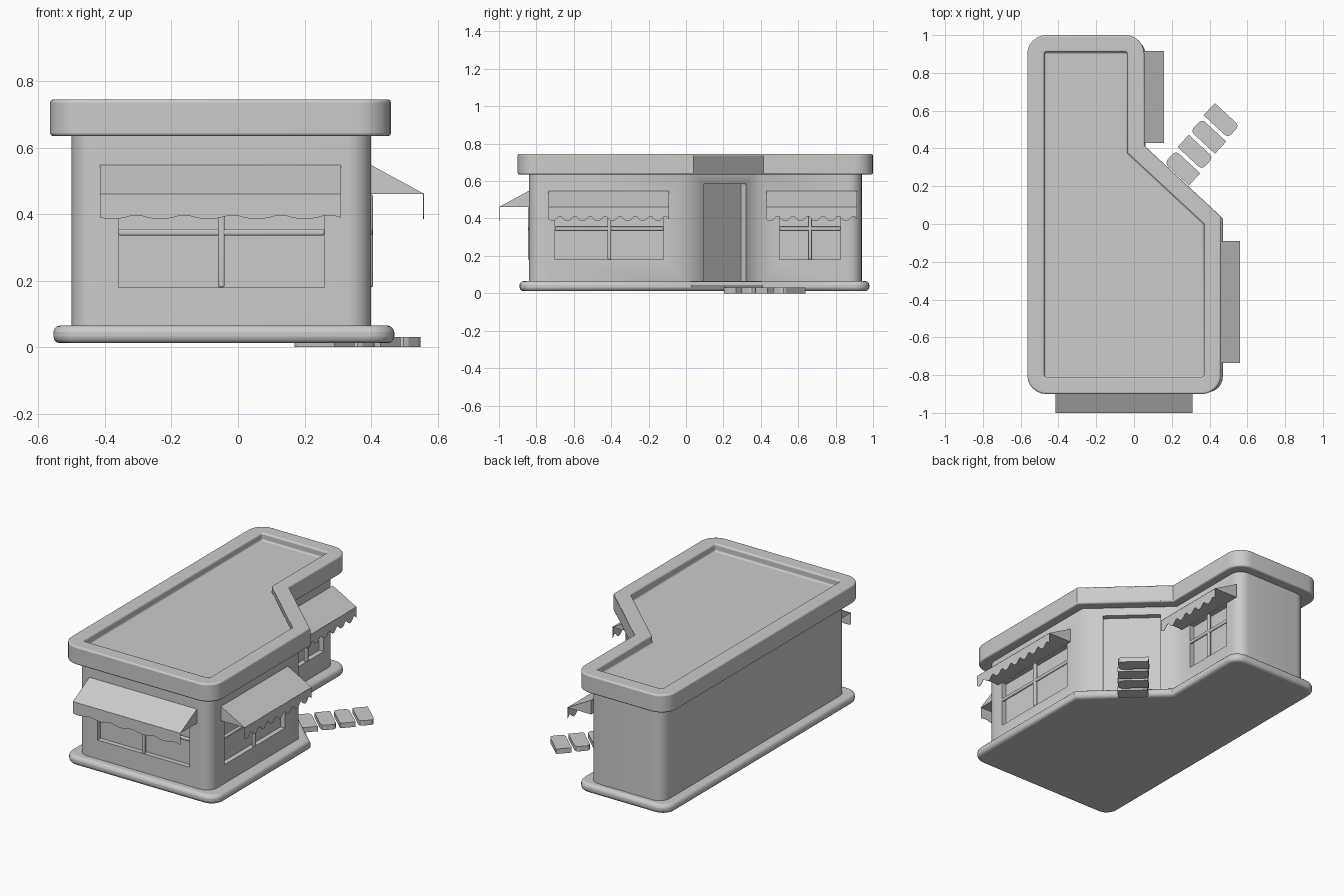
import bpy, bmesh, math
from mathutils import Matrix, Vector

if "Cube" in bpy.data.objects:
    bpy.data.objects.remove(bpy.data.objects["Cube"])

grey = bpy.data.materials.new("plain grey")
grey.use_nodes = True
grey.diffuse_color = (0.6, 0.6, 0.6, 1)
grey.node_tree.nodes["Principled BSDF"].inputs["Base Color"].default_value = (0.6, 0.6, 0.6, 1)


def finish(bm, name, matrix=None, bevel=0, segments=3, smooth=35):
    """Turn a bmesh into a shaded object with an optional rounded edge."""
    bmesh.ops.recalc_face_normals(bm, faces=bm.faces)
    mesh = bpy.data.meshes.new(name)
    bm.to_mesh(mesh)
    bm.free()
    mesh.materials.append(grey)
    obj = bpy.data.objects.new(name, mesh)
    bpy.context.collection.objects.link(obj)
    if matrix:
        obj.matrix_world = matrix
    if bevel:
        mod = obj.modifiers.new("rounded edges", "BEVEL")
        mod.width, mod.segments = bevel, segments
        mod.limit_method, mod.angle_limit = "ANGLE", math.radians(50)
    if smooth:
        bpy.ops.object.select_all(action="DESELECT")
        obj.select_set(True)
        bpy.context.view_layer.objects.active = obj
        bpy.ops.object.shade_smooth_by_angle(angle=math.radians(smooth))
    return obj


def prism(points, z0, z1, radius=0, corners=()):
    """Extrude a plan outline and round the chosen vertical corners."""
    bm = bmesh.new()
    low = [bm.verts.new((x, y, z0)) for x, y in points]
    high = [bm.verts.new((x, y, z1)) for x, y in points]
    bm.faces.new(low[::-1])
    bm.faces.new(high)
    for i in range(len(points)):
        j = (i + 1) % len(points)
        bm.faces.new((low[i], low[j], high[j], high[i]))
    if radius:
        edges = [bm.edges.get((low[i], high[i])) for i in corners]
        bmesh.ops.bevel(bm, geom=edges, offset=radius, segments=6, profile=0.5, affect="EDGES")
    return bm


def box(u0, u1, v0, v1, z0, z1):
    return prism([(u0, v0), (u1, v0), (u1, v1), (u0, v1)], z0, z1)


def ring(half, z0, z1, width, front, back):
    """Rectangular frame standing in the local XZ plane, outside is -Y."""
    bm = bmesh.new()
    face = bm.faces.new([bm.verts.new((x, front, z)) for x, z in
                         ((-half, z0), (half, z0), (half, z1), (-half, z1))])
    bmesh.ops.inset_region(bm, faces=[face], thickness=width, use_even_offset=True)
    bmesh.ops.delete(bm, geom=[face], context="FACES")
    new = bmesh.ops.extrude_face_region(bm, geom=bm.faces[:])["geom"]
    bmesh.ops.translate(bm, vec=(0, back - front, 0),
                        verts=[v for v in new if isinstance(v, bmesh.types.BMVert)])
    return bm


def plan(left, right, wing, back, front, bend_back, bend_front):
    return [(left, front), (right, front), (right, bend_front),
            (wing, bend_back), (wing, back), (left, back)]


OUTER = (0, 1, 4, 5)

# Base slab, walls and roof with a raised rim
finish(prism(plan(-0.555, 0.47, 0.06, 0.98, -0.89, 0.41, 0.03), 0.012, 0.065, 0.08, OUTER),
       "base_slab", bevel=0.02)
walls = finish(prism(plan(-0.5, 0.4, 0, 0.94, -0.84, 0.384, 0.014), 0.03, 0.66, 0.07, OUTER),
               "walls", smooth=0)
bm = prism(plan(-0.565, 0.46, 0.055, 1.0, -0.9, 0.415, 0.04), 0.635, 0.745, 0.1, OUTER)
top = max(bm.faces, key=lambda f: f.calc_center_median().z)
bmesh.ops.inset_region(bm, faces=[top], thickness=0.09, use_even_offset=True)
new = bmesh.ops.extrude_face_region(bm, geom=[top])["geom"]
bmesh.ops.delete(bm, geom=[top], context="FACES")
bmesh.ops.translate(bm, vec=(0, 0, -0.045), verts=[v for v in new if isinstance(v, bmesh.types.BMVert)])
finish(bm, "roof_rim", bevel=0.015)


def cut(name, matrix, half, z0, z1, depth):
    """Recess an opening into the walls."""
    cutter = finish(box(-half, half, -0.05, depth, z0, z1), name + "_cutter", matrix, smooth=0)
    cutter.hide_render = True
    cutter.hide_viewport = True
    mod = walls.modifiers.new(name, "BOOLEAN")
    mod.operation, mod.solver, mod.object = "DIFFERENCE", "EXACT", cutter


def place(x, y, angle):
    return Matrix.Translation((x, y, 0)) @ Matrix.Rotation(angle, 4, "Z")


def window(name, matrix, half):
    cut(name, matrix, half - 0.03, 0.18, 0.46, 0.03)
    finish(ring(half, 0.155, 0.485, 0.036, -0.016, 0.012), name + "_frame", matrix, 0.008)
    finish(box(-0.01, 0.01, -0.006, 0.014, 0.18, 0.46), name + "_mullion", matrix, 0.006)
    finish(box(0.03 - half, half - 0.03, -0.004, 0.012, 0.336, 0.356), name + "_transom", matrix, 0.006)


def awning(name, matrix, u0, u1, waves, height):
    """Sloped canopy with a thin scalloped valance on its front edge."""
    bm = bmesh.new()
    profile = ((0.0, 0.548), (-0.16, 0.461), (0.0, 0.461))
    ends = [[bm.verts.new((u, y, z)) for y, z in profile] for u in (u0, u1)]
    for end in ends:
        bm.faces.new(end)
    for i in range(3):
        j = (i + 1) % 3
        bm.faces.new((ends[0][i], ends[0][j], ends[1][j], ends[1][i]))
    finish(bm, name, matrix, smooth=0)
    bm = bmesh.new()
    steps = waves * 6
    rows = []
    for i in range(steps + 1):
        u = u0 + (u1 - u0) * i / steps
        z = 0.385 + height * (1 - abs(math.sin(math.pi * (i / 6 + 0.25))))
        rows.append([bm.verts.new((u, -0.159, h)) for h in (z, 0.462)])
    for a, b in zip(rows, rows[1:]):
        bm.faces.new((a[0], b[0], b[1], a[1]))
    new = bmesh.ops.extrude_face_region(bm, geom=bm.faces[:])["geom"]
    bmesh.ops.translate(bm, vec=(0, 0.002, 0), verts=[v for v in new if isinstance(v, bmesh.types.BMVert)])
    finish(bm, name + "_valance", matrix, smooth=0)


# Windows with awnings: name, x, y, angle, half width, awning ends, waves, wave height
side = math.pi / 2
for name, x, y, angle, half, u0, u1, waves, height in (
        ("front_window", -0.05, -0.84, 0, 0.34, -0.365, 0.36, 5, 0.015),
        ("left_window", 0.4, -0.41, side, 0.32, -0.325, 0.32, 8, 0.035),
        ("wing_window", 0, 0.663, side, 0.193, -0.233, 0.252, 6, 0.035)):
    spot = place(x, y, angle)
    window(name, spot, half)
    awning(name + "_awning", spot, u0, u1, waves, height)

# Recessed door on the diagonal wall
out = Vector((0.679, 0.734))
door = place(0.19, 0.208, math.atan2(out.x, -out.y))
cut("door", door, 0.165, 0.04, 0.585, 0.035)
finish(ring(0.195, 0.02, 0.608, 0.028, -0.014, 0.012), "door_frame", door, 0.006)
finish(ring(0.17, 0.025, 0.59, 0.018, -0.002, 0.034), "door_trim", door, 0.005)

# Shade the walls softly across the bend
bpy.ops.object.select_all(action="DESELECT")
walls.select_set(True)
bpy.context.view_layer.objects.active = walls
bpy.ops.object.shade_smooth_by_angle(angle=math.radians(60))

# Stepping stones leading to the door, each with two clipped corners
for i in range(4):
    w, d = 0.088, 0.044
    points = [(-w, -d), (w, -d), (w, d), (-w, d)]
    bm = prism(points, 0, 0.03)
    uprights = [e for e in bm.edges if abs(e.verts[0].co.z - e.verts[1].co.z) > 0.01]
    clipped = [e for e in uprights if (e.verts[0].co.x > 0) == (i % 2 == 0)]
    bmesh.ops.bevel(bm, geom=clipped, offset=0.022, segments=2, profile=0.5, affect="EDGES")
    finish(bm, f"stepping_stone_{i + 1}",
           place(0.256 + 0.069 * i, 0.296 + 0.084 * i, math.atan2(out.x, -out.y)), smooth=0)
